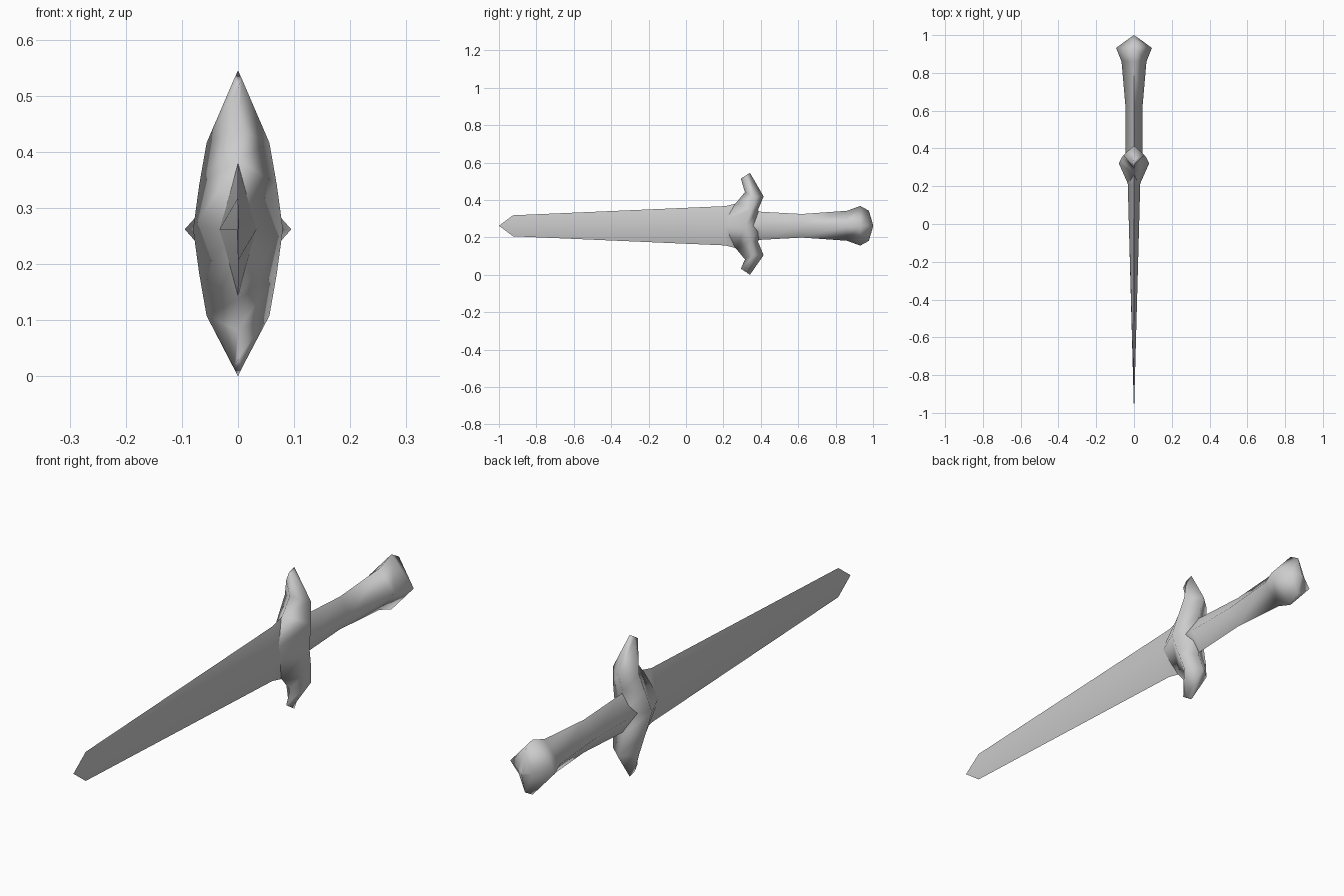
import bpy, math

if "Cube" in bpy.data.objects:
    bpy.data.objects.remove(bpy.data.objects["Cube"])

MID = 0.262  # height of the long axis

steel = bpy.data.materials.new("grey steel")
steel.diffuse_color = (0.6, 0.6, 0.6, 1)
steel.use_nodes = True
steel.node_tree.nodes["Principled BSDF"].inputs["Base Color"].default_value = steel.diffuse_color


def loft(name, rings, angle):
    """Skin a list of four-point rings and close both ends."""
    verts = [p for r in rings for p in r]
    faces = []
    for i in range(len(rings) - 1):
        a, b = 4 * i, 4 * i + 4
        for k in range(4):
            n = (k + 1) % 4
            faces.append((a + k, a + n, b + n, b + k))
    faces.append((3, 2, 1, 0))
    e = len(verts) - 4
    faces.append((e, e + 1, e + 2, e + 3))
    me = bpy.data.meshes.new(name)
    me.from_pydata(verts, [], faces)
    me.materials.append(steel)
    ob = bpy.data.objects.new(name, me)
    bpy.context.collection.objects.link(ob)
    bpy.ops.object.select_all(action='DESELECT')
    ob.select_set(True)
    bpy.context.view_layer.objects.active = ob
    bpy.ops.object.mode_set(mode='EDIT')
    bpy.ops.mesh.select_all(action='SELECT')
    bpy.ops.mesh.remove_doubles(threshold=0.0002)
    bpy.ops.mesh.normals_make_consistent(inside=False)
    bpy.ops.object.mode_set(mode='OBJECT')
    bpy.ops.object.shade_smooth_by_angle(angle=math.radians(angle))
    return ob


def diamond(y, hx, hz):
    return [(hx, y, MID), (0, y, MID + hz), (-hx, y, MID), (0, y, MID - hz)]


# Blade: thin diamond section, flared at the guard
loft("blade", [diamond(*s) for s in (
    (-1.0, 0, 0), (-0.925, 0.002, 0.056), (0.21, 0.033, 0.105),
    (0.27, 0.035, 0.12), (0.34, 0.03, 0.08))], 30)

# Handle with waisted grip and pointed pommel
loft("handle", [diamond(*s) for s in (
    (0.33, 0.045, 0.08), (0.40, 0.045, 0.075), (0.62, 0.045, 0.063),
    (0.86, 0.066, 0.08), (0.932, 0.095, 0.106), (0.978, 0.032, 0.08),
    (1.0, 0, 0.005))], 100)


def arm_ring(s, front, side, back):
    """Guard ring: front point, two side points and back point; s is up or down."""
    x, y, z = side
    return [(0, front[0], MID + s * front[1]), (x, y, MID + s * z),
            (0, back[0], MID + s * back[1]), (-x, y, MID + s * z)]


# Guard: two swept arms meeting at a wide centre
ARM = [((0.27, 0.125), (0.069, 0.345, 0.08), (0.385, 0.085)),
       ((0.315, 0.18), (0.056, 0.365, 0.154), (0.415, 0.157))]
TIPS = {1: ((0.293, 0.252), (0.007, 0.32, 0.268), (0.342, 0.283)),
        -1: ((0.293, 0.23), (0.007, 0.32, 0.247), (0.342, 0.262))}
up = [arm_ring(1, *r) for r in ARM + [TIPS[1]]]
down = [arm_ring(-1, *r) for r in ARM + [TIPS[-1]]]
centre = arm_ring(1, (0.14, 0), (0.08, 0.32, 0), (0.41, 0))
loft("guard", down[::-1] + [centre] + up, 100)
